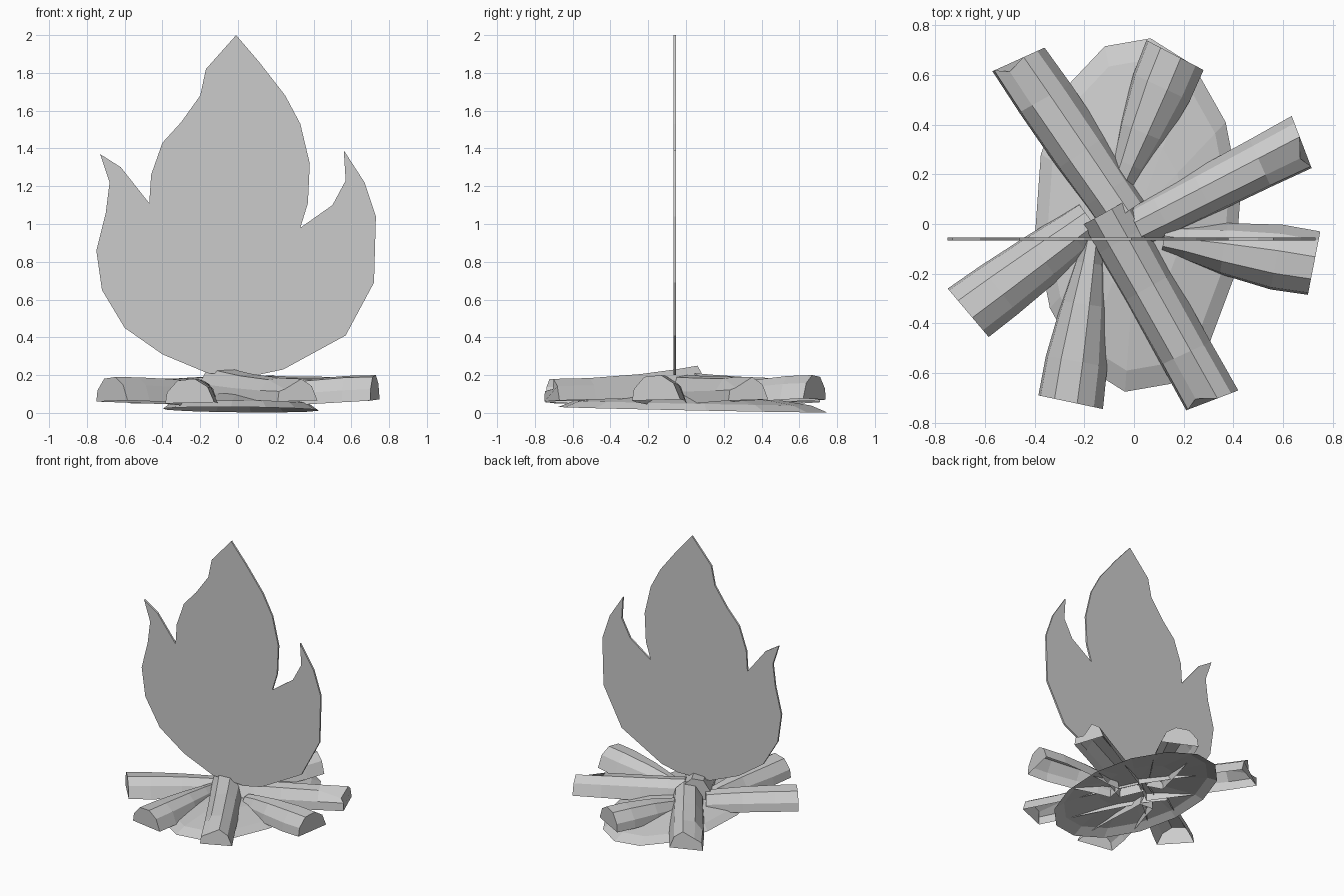
import bpy
import bmesh
from math import cos, sin, pi
from mathutils import Vector

default_cube = bpy.data.objects.get("Cube")
if default_cube:
    bpy.data.objects.remove(default_cube, do_unlink=True)

# One plain grey for the whole model
grey = bpy.data.materials.new("plain grey")
grey.use_nodes = True
colour = (0.6, 0.6, 0.6, 1)
grey.diffuse_color = colour
for node in grey.node_tree.nodes:
    if node.type == "BSDF_PRINCIPLED":
        node.inputs["Base Color"].default_value = colour


def finish(name, bm):
    """Turn a bmesh into a flat shaded object."""
    mesh = bpy.data.meshes.new(name)
    bm.to_mesh(mesh)
    bm.free()
    mesh.materials.append(grey)
    obj = bpy.data.objects.new(name, mesh)
    bpy.context.collection.objects.link(obj)


def bridge(bm, first, second, closed=True):
    """Join two equal rows of vertices with quads."""
    count = len(first)
    for i in range(count if closed else count - 1):
        j = (i + 1) % count
        bm.faces.new((first[i], first[j], second[j], second[i]))


# Flame: a thin upright cut-out
flame_outline = [
    (-.01, 2), (.11, 1.86), (.25, 1.68), (.33, 1.53), (.38, 1.32), (.37, 1.11),
    (.33, .98), (.5, 1.1), (.57, 1.23), (.56, 1.39), (.67, 1.22), (.73, 1.04),
    (.72, .69), (.57, .41), (.24, .23), (.1, .2), (-.16, .21), (-.4, .31),
    (-.6, .45), (-.72, .65), (-.75, .86), (-.7, 1.06), (-.68, 1.22),
    (-.73, 1.37), (-.62, 1.3), (-.47, 1.11), (-.46, 1.26), (-.4, 1.43),
    (-.3, 1.54), (-.2, 1.68), (-.17, 1.82)]
bm = bmesh.new()
front_ring = [bm.verts.new((x, -.067, z)) for x, z in flame_outline]
back_ring = [bm.verts.new((x, -.054, z)) for x, z in flame_outline]
bm.faces.new(front_ring)
bm.faces.new(back_ring[::-1])
bridge(bm, front_ring, back_ring)
bmesh.ops.recalc_face_normals(bm, faces=bm.faces[:])
finish("flame", bm)

# Ash mound: a low oval shell, open below, resting on a slight tilt
bm = bmesh.new()
sides = 14
rings = []
for radius, height in ((1, 0), (.88, .035), (.45, .08)):
    ring = []
    for i in range(sides):
        angle = 2 * pi * i / sides + .1
        x = .015 + .415 * radius * cos(angle)
        y = .036 + .717 * radius * sin(angle)
        ring.append(bm.verts.new((x, y, .018 - .02 * y - .01 * x + height)))
    rings.append(ring)
for outer, inner in zip(rings, rings[1:]):
    bridge(bm, outer, inner)
peak = bm.verts.new((.015, .036, .11))
for i in range(sides):
    bm.faces.new((rings[-1][i], rings[-1][(i + 1) % sides], peak))
finish("ash_mound", bm)

# Logs: rough half-round section, as (sideways, upward) fractions
log_section = [(-1, 0), (-.93, .45), (-.5, .93), (.2, 1), (.72, .68), (1, .05)]


def make_log(name, corner_a, corner_b, inner_end, inner_half, tops, bottoms,
             swell=1.04, notched=False):
    """Loft a log shell, open below, from its outer end edge to its inner end."""
    a, b = Vector(corner_a), Vector(corner_b)
    outer_mid = (a + b) / 2
    outer_half = (b - a).length / 2
    inner_mid = Vector(inner_end)
    along = inner_mid - outer_mid
    outer_side = (b - a).normalized()
    inner_side = Vector((-along.y, along.x)).normalized()
    if inner_side.dot(outer_side) < 0:
        inner_side.negate()
    bm = bmesh.new()
    rows = []
    for step, width in ((0, 1), (.25, swell), (.6, swell), (.85, 1), (1, 1)):
        mid = outer_mid.lerp(inner_mid, step)
        side = outer_side.lerp(inner_side, min(1, step * 2)).normalized()
        half = (outer_half + (inner_half - outer_half) * step) * width
        top = tops[0] + (tops[1] - tops[0]) * step ** 2
        bottom = bottoms[0] + (bottoms[1] - bottoms[0]) * step
        row = []
        for index, (across, up) in enumerate(log_section):
            spot = mid + side * half * across
            # A chipped upper corner on the split ends
            if notched and step == 0 and index == 2:
                up = .55
                spot += along.normalized() * .03
            row.append(bm.verts.new((spot.x, spot.y, bottom + (top - bottom) * up)))
        rows.append(row)
    for first, second in zip(rows, rows[1:]):
        bridge(bm, first, second, closed=False)
    bm.faces.new(rows[0][::-1])
    bm.faces.new(rows[-1])
    # Turn the shell so that its upper side faces out
    bm.normal_update()
    if sum(face.normal.z * face.calc_area() for face in bm.faces) < 0:
        bmesh.ops.reverse_faces(bm, faces=bm.faces[:])
    finish(name, bm)


make_log("back_right_log", (-.57, .615), (-.36, .71), (-.04, .04), .11,
         (.18, .21), (.05, .05), notched=True)
make_log("front_left_top_log", (.21, -.75), (.42, -.67), (-.11, .05), .115,
         (.18, .25), (.06, .08), .97, notched=True)
make_log("back_log", (.05, .74), (.28, .62), (-.05, .16), .06,
         (.2, .13), (.07, .04), 1.12)
make_log("back_left_log", (.715, .225), (.635, .435), (.01, -.01), .09,
         (.19, .2), (.065, .04), .98, notched=True)
make_log("left_log", (.7, -.285), (.75, -.03), (.12, -.06), .06,
         (.2, .14), (.065, .03), 1.18)
make_log("front_right_log", (-.75, -.26), (-.585, -.455), (-.17, .01), .09,
         (.19, .16), (.06, .04))
make_log("front_log", (-.385, -.69), (-.125, -.745), (-.16, -.06), .05,
         (.18, .15), (.05, .03), 1.12)
